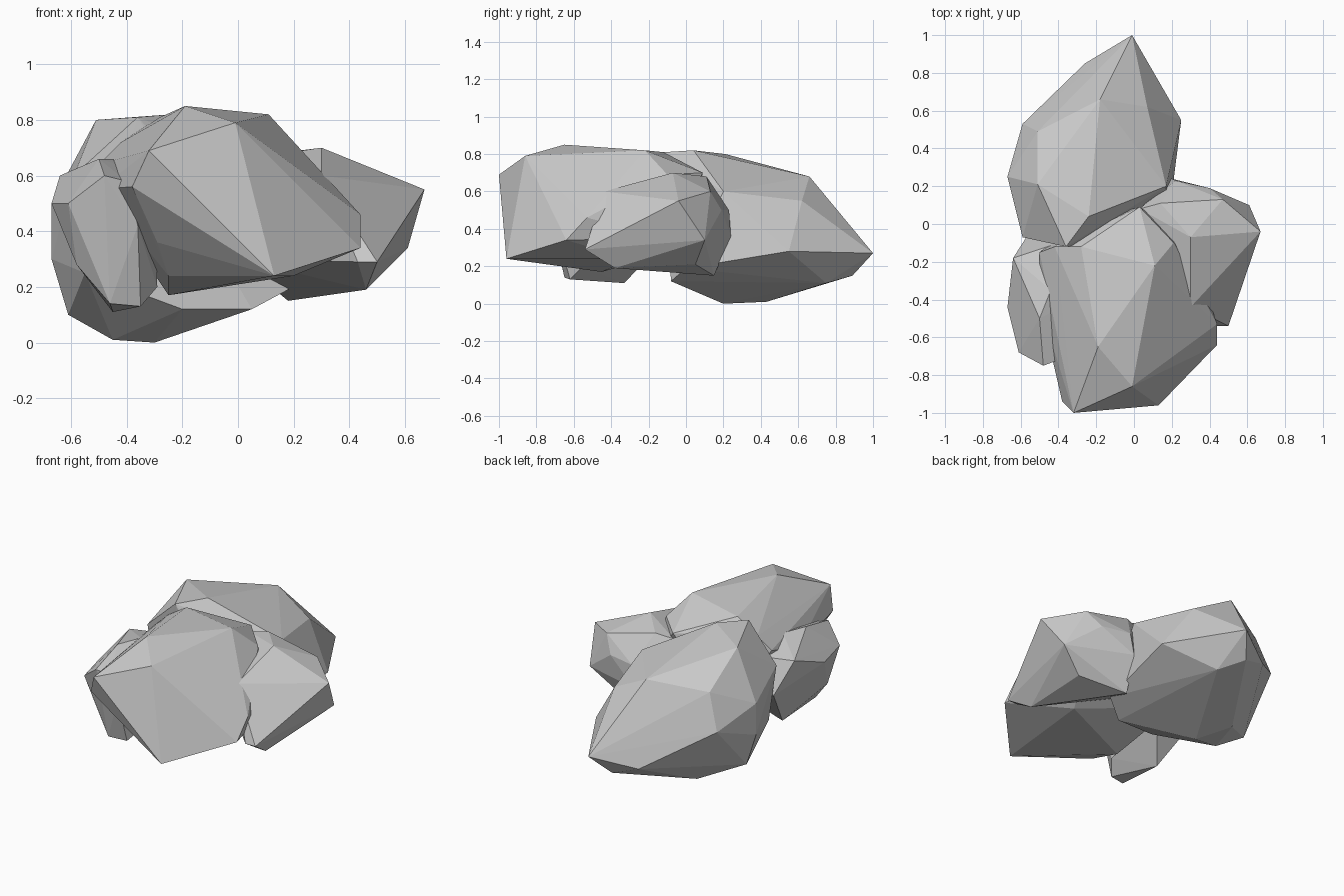
import bpy
import bmesh
from mathutils import Vector

# Remove the default cube only
default_cube = bpy.data.objects.get("Cube")
if default_cube:
    bpy.data.objects.remove(default_cube, do_unlink=True)


def make_material(name, colour):
    material = bpy.data.materials.new(name)
    material.use_nodes = True
    material.diffuse_color = colour
    shader = material.node_tree.nodes["Principled BSDF"]
    shader.inputs["Base Color"].default_value = colour
    shader.inputs["Roughness"].default_value = 0.9
    return material


def make_rock(name, corners, material):
    """Chisel one faceted boulder: the convex shell around its corner points."""
    shell = bmesh.new()
    for corner in corners:
        shell.verts.new(Vector(corner))
    hull = bmesh.ops.convex_hull(shell, input=shell.verts[:])
    unused = [v for v in hull["geom_interior"] if isinstance(v, bmesh.types.BMVert)]
    bmesh.ops.delete(shell, geom=unused, context="VERTS")
    bmesh.ops.recalc_face_normals(shell, faces=shell.faces[:])
    mesh = bpy.data.meshes.new(name)
    shell.to_mesh(mesh)
    shell.free()
    mesh.materials.append(material)
    rock = bpy.data.objects.new(name, mesh)
    bpy.context.collection.objects.link(rock)
    return rock


stone = make_material("grey stone", (0.6, 0.6, 0.6, 1.0))

# Long boulder at the back, tapering to a point
back_corners = [
    (-.01, 1, .27), (-.26, .85, .2), (-.1, .89, .15), (-.18, .66, .68),
    (.07, .62, .55), (.25, .55, .28), (-.59, .53, .4), (-.51, .49, .62),
    (-.67, .25, .5), (-.67, .25, .3), (-.51, .21, .8), (-.24, .04, .82),
    (-.36, -.12, .81), (-.59, -.07, .6), (.17, .2, .6), (.2, .22, .25),
    (-.61, .26, .1), (-.45, .2, .01), (-.38, .43, .01), (-.3, .2, 0),
    (0, .75, .11), (.05, -.08, .12), (.18, 0, .19), (-.2, -.08, .12),
    (-.55, -.05, .25),
]

# Largest boulder, leaning out to the front
front_corners = [
    (-.32, -1, .69), (-.01, -.86, .79), (.13, -.96, .24), (.44, -.53, .46),
    (.44, -.64, .34), (-.19, -.65, .85), (.11, -.22, .82), (.21, -.1, .69),
    (.03, .09, .7), (-.28, -.12, .81), (-.42, -.12, .72), (-.5, -.15, .64),
    (-.5, -.42, .55), (-.38, -.94, .56), (-.29, -.8, .36), (-.25, -.68, .24),
    (-.25, -.45, .17), (.2, -.3, .24), (.3, -.1, .35), (-.3, 0, .3),
]

# Wedge-shaped boulder on the model's left, bedded into the others
left_corners = [
    (.2, .24, .36), (.22, .23, .5), (.4, .19, .5), (.61, .1, .34),
    (.67, -.04, .55), (.5, -.54, .29), (.43, -.54, .29), (.3, -.44, .6),
    (.47, .13, .6), (.3, -.07, .7), (.14, .11, .68), (.03, .08, .66),
    (.46, -.38, .19), (.46, .05, .21), (.32, -.1, .19), (.18, .15, .15),
    (0, -.1, .3),
]

# Small upright stone on the model's right
right_corners = [
    (-.57, -.07, .4), (-.64, -.18, .6), (-.67, -.44, .5), (-.61, -.68, .5),
    (-.48, -.75, .6), (-.4, -.72, .58), (-.5, -.5, .66), (-.44, -.35, .66),
    (-.58, -.6, .28), (-.46, -.65, .14), (-.45, -.33, .11), (-.35, -.62, .13),
    (-.29, -.55, .2), (-.36, -.7, .42), (-.3, -.15, .3), (-.3, -.4, .6),
    (-.4, -.1, .6),
]

make_rock("back_boulder", back_corners, stone)
make_rock("front_boulder", front_corners, stone)
make_rock("left_boulder", left_corners, stone)
make_rock("right_stone", right_corners, stone)
